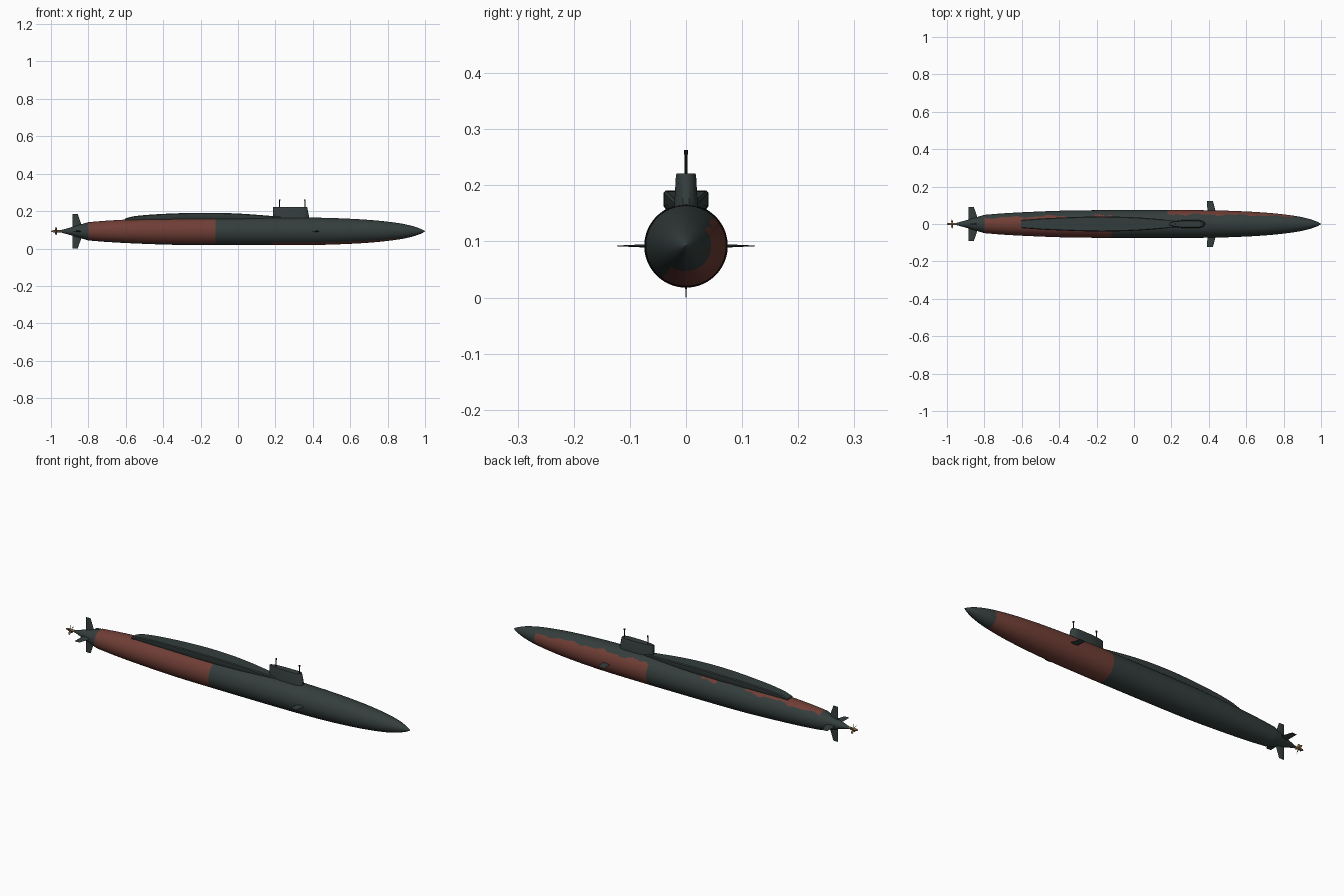
import bpy, bmesh, math
from mathutils import Matrix, Vector

cube = bpy.data.objects.get("Cube")
if cube:
    bpy.data.objects.remove(cube, do_unlink=True)

AXIS = 0.092  # height of the hull centreline


def material(name, rgb):
    m = bpy.data.materials.new(name)
    m.use_nodes = True
    m.diffuse_color = (*rgb, 1)
    bsdf = m.node_tree.nodes["Principled BSDF"]
    bsdf.inputs["Base Color"].default_value = (*rgb, 1)
    bsdf.inputs["Roughness"].default_value = 0.7
    return m


SLATE = material("dark slate", (0.034, 0.048, 0.046))
RED = material("rust red", (0.16, 0.048, 0.036))
BRONZE = material("dull bronze", (0.22, 0.13, 0.06))
BLACK = material("mast black", (0.012, 0.014, 0.014))


def loft(name, rings, mats, angle=35):
    """Skin a list of equal-length point rings and cap both ends."""
    bm = bmesh.new()
    rows = [[bm.verts.new(p) for p in ring] for ring in rings]
    n = len(rows[0])
    for a, b in zip(rows, rows[1:]):
        for i in range(n):
            j = (i + 1) % n
            bm.faces.new((a[i], a[j], b[j], b[i]))
    bm.faces.new(rows[0])
    bm.faces.new(rows[-1])
    bmesh.ops.recalc_face_normals(bm, faces=bm.faces)
    mesh = bpy.data.meshes.new(name)
    bm.to_mesh(mesh)
    bm.free()
    for m in mats:
        mesh.materials.append(m)
    ob = bpy.data.objects.new(name, mesh)
    bpy.context.collection.objects.link(ob)
    bpy.ops.object.select_all(action='DESELECT')
    ob.select_set(True)
    bpy.context.view_layer.objects.active = ob
    bpy.ops.object.shade_smooth_by_angle(angle=math.radians(angle))
    return ob


def sample(table, x):
    """Smooth interpolation through (x, value) points."""
    k = max(i for i in range(len(table) - 1) if table[i][0] <= x or i == 0)
    (x0, v0), (x1, v1) = table[k], table[k + 1]

    def slope(i):
        lo, hi = max(i - 1, 0), min(i + 1, len(table) - 1)
        return (table[hi][1] - table[lo][1]) / (table[hi][0] - table[lo][0])
    h = x1 - x0
    t = (x - x0) / h
    return ((2 * t**3 - 3 * t**2 + 1) * v0 + (t**3 - 2 * t**2 + t) * h * slope(k)
            + (3 * t**2 - 2 * t**3) * v1 + (t**3 - t**2) * h * slope(k + 1))


def ring_x(x, r, n, z=AXIS):
    return [(x, r * math.cos(a), z + r * math.sin(a))
            for a in (2 * math.pi * i / n for i in range(n))]


# Hull: turned profile, tail cone to bow
PROFILE = [(-0.8, 0.049), (-0.7, 0.057), (-0.55, 0.065), (-0.35, 0.072), (-0.1, 0.074),
           (0.3, 0.074), (0.5, 0.071), (0.7, 0.061), (0.85, 0.045), (0.93, 0.029), (0.98, 0.012), (1.0, 0.001)]
rings = [ring_x(-0.955, 0.004, 80), ring_x(-0.88, 0.025, 80)]
rings += [ring_x(i / 100, sample(PROFILE, i / 100), 80) for i in range(-80, 101)]
hull = loft("hull", rings, [SLATE, RED], 30)


def is_red(x, ang):
    """Paint patches: near side aft, far side and keel forward."""
    wave = 4 * math.sin(x * 31) + 3 * math.sin(x * 73)
    if -0.8 < x < -0.12:
        edge = 52 if x < -0.37 else 64
        if x > -0.21:
            edge = 46
        return edge + wave < ang < 242
    if 0.18 < x < 0.85:
        upper = 46 + wave - 30 * max(0, x - 0.6)
        return ang < upper or ang > 235
    return False


for f in hull.data.polygons:
    c = f.center
    ang = math.degrees(math.atan2(c.z - AXIS, c.y)) % 360
    f.material_index = int(len(f.vertices) == 4 and is_red(c.x, ang))

# Raised deck casing behind the sail
WIDTH = [(-0.605, 0.022), (-0.45, 0.032), (-0.2, 0.040), (0.0, 0.036), (0.23, 0.019)]
TOP = [(-0.605, 0.160), (-0.56, 0.172), (-0.42, 0.184), (-0.2, 0.191), (0.0, 0.187), (0.23, 0.170)]
rings = []
for i in range(41):
    x = -0.605 + 0.835 * i / 40
    w, t = sample(WIDTH, x), sample(TOP, x)
    half = [(0.7 * w, 0.145), (w, min(0.163, t - 0.006)), (w, t - 0.004), (w - 0.004, t)]
    rings.append([(x, y, z) for y, z in half] + [(x, -y, z) for y, z in reversed(half)])
loft("deck_casing", rings, [SLATE])

# Sail: blunt leading edge, narrowing trailing edge, slight taper upwards
half = [(0.187, 0.005), (0.215, 0.014), (0.26, 0.019), (0.35, 0.019), (0.372, 0.014), (0.381, 0.005)]
outline = half + [(x, -y) for x, y in reversed(half)]


def sail_ring(z, wide, lean):
    return [(x - lean * max(0, x - 0.28), y * wide, z) for x, y in outline]


loft("sail", [sail_ring(0.14, 1.2, 0), sail_ring(0.165, 1.1, 0),
              sail_ring(0.217, 0.95, 0.1), sail_ring(0.221, 0.88, 0.12)], [SLATE], 40)


# Masts with small heads
def ring_z(x, z, r):
    return [(x + r * math.cos(i * math.pi / 4), r * math.sin(i * math.pi / 4), z) for i in range(8)]


for name, x in (("rear_mast", 0.222), ("front_mast", 0.358)):
    loft(name, [ring_z(x, z, r) for z, r in ((0.21, 0.0025), (0.254, 0.0025),
                                             (0.256, 0.004), (0.263, 0.004))], [BLACK])


# Fins: thin swept blades tapering to the tip
def fin(name, root, tip, r0, r1, thick, turn):
    rings = []
    for (back, front), r, t in ((root, r0, thick), (tip, r1, 0.0012)):
        c = front - back
        section = [(back, 0), (back + 0.5 * c, t / 2), (back + 0.8 * c, t / 2),
                   (front, 0), (back + 0.8 * c, -t / 2), (back + 0.5 * c, -t / 2)]
        rings.append([Vector((x, r, z)) for x, z in section])
    rot = Matrix.Translation((0, 0, AXIS)) @ Matrix.Rotation(math.radians(turn), 4, 'X')
    loft(name, [[rot @ p for p in ring] for ring in rings], [SLATE], 20)


for name, turn in (("back_stern_plane", 0), ("upper_rudder", 90),
                   ("front_stern_plane", 180), ("lower_rudder", 270)):
    fin(name, (-0.885, -0.828), (-0.885, -0.857), 0.01, 0.092, 0.009, turn)
for name, turn in (("back_bow_plane", 0), ("front_bow_plane", 180)):
    fin(name, (0.393, 0.438), (0.39, 0.422), 0.06, 0.123, 0.007, turn)

# Propeller: hub and pitched blades
loft("propeller_hub", [ring_x(x, r, 16) for x, r in
                       ((-0.95, 0.006), (-0.985, 0.006), (-0.996, 0.004), (-1.0, 0.001))], [BRONZE])
for k in range(5):
    place = (Matrix.Translation((-0.973, 0, AXIS)) @ Matrix.Rotation(2 * math.pi * k / 5, 4, 'X'))
    blade = []
    for r, chord, pitch in ((0.003, 0.006, 55), (0.012, 0.011, 45), (0.019, 0.011, 35), (0.024, 0.005, 30)):
        tilt = Matrix.Rotation(math.radians(pitch), 4, 'Z')
        blade.append([place @ (tilt @ Vector((a * 0.0008, b * chord / 2, 0)) + Vector((0, 0, r)))
                      for a, b in ((-1, -1), (1, -1), (1, 1), (-1, 1))])
    loft(f"propeller_blade_{k + 1}", blade, [BRONZE])
